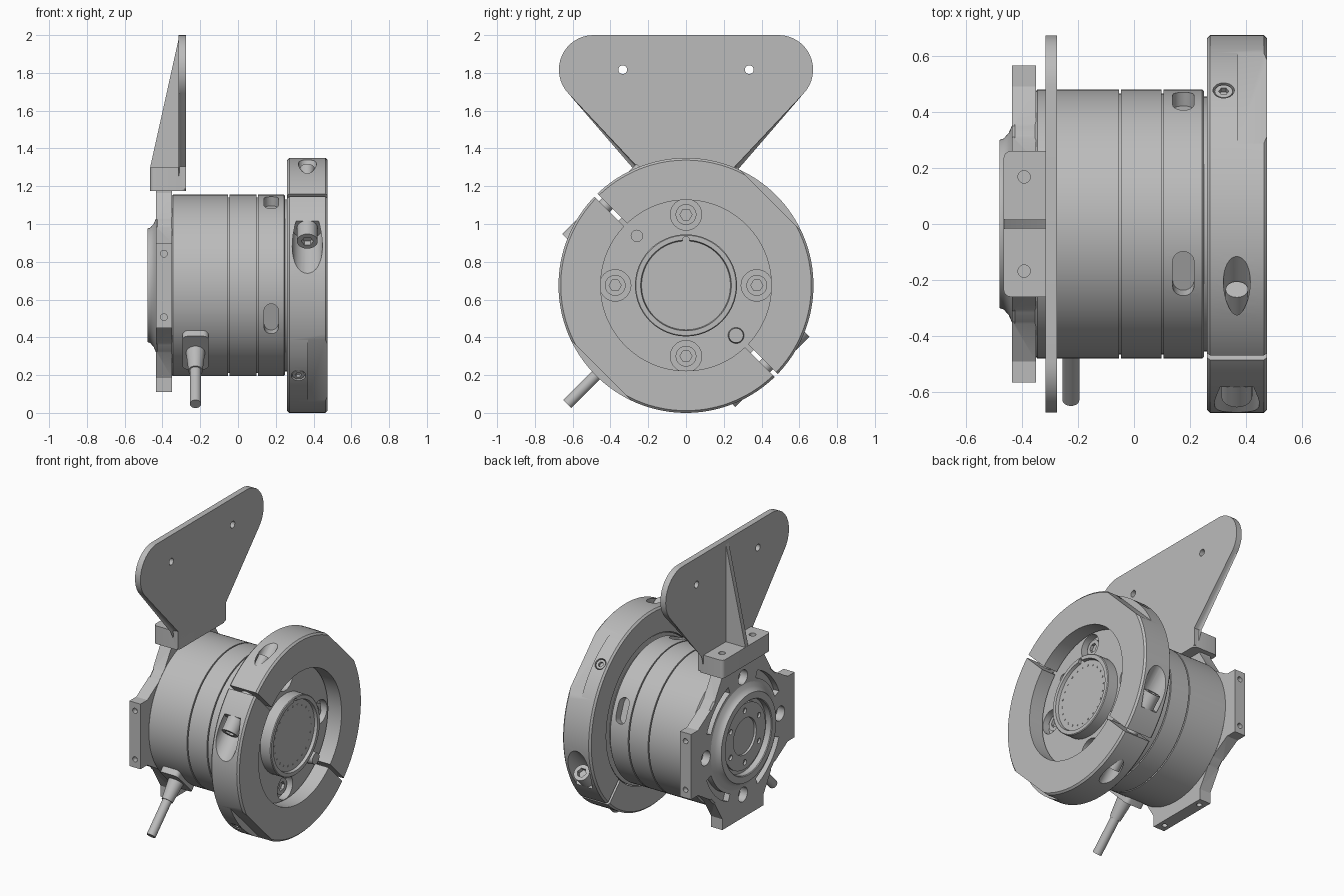
import bpy, bmesh, math
from mathutils import Vector, Matrix

cube = bpy.data.objects.get("Cube")
if cube:
    bpy.data.objects.remove(cube)

grey = bpy.data.materials.new("machined grey")
grey.use_nodes = True
COL = (0.5, 0.5, 0.5, 1)
grey.diffuse_color = COL
grey.node_tree.nodes["Principled BSDF"].inputs["Base Color"].default_value = COL

AXIS = Vector((0, 0, 0.675))
X = Vector((1, 0, 0))
Y = Vector((0, 1, 0))
UP = Vector((0, 0, 1))


def radial(deg):
    a = math.radians(deg)
    return Vector((0, math.cos(a), math.sin(a)))


def finish(name, bm):
    bmesh.ops.recalc_face_normals(bm, faces=bm.faces)
    me = bpy.data.meshes.new(name)
    bm.to_mesh(me)
    bm.free()
    me.materials.append(grey)
    ob = bpy.data.objects.new(name, me)
    bpy.context.collection.objects.link(ob)
    smooth(me)
    return ob


def smooth(me):
    for p in me.polygons:
        p.use_smooth = True
    me.set_sharp_from_angle(angle=math.radians(30))


def lathe(name, pts, closed=False, steps=128):
    """Spin (x, radius) points about the main axis."""
    bm = bmesh.new()
    vs = [bm.verts.new(AXIS + X * x + UP * r) for x, r in pts]
    es = [bm.edges.new(p) for p in zip(vs, vs[1:])]
    if closed:
        es.append(bm.edges.new((vs[-1], vs[0])))
    bmesh.ops.spin(bm, geom=vs + es, cent=AXIS, axis=X, angle=math.tau,
                   steps=steps, use_merge=True)
    bmesh.ops.remove_doubles(bm, verts=bm.verts, dist=1e-5)
    return finish(name, bm)


def prism(name, pts, origin, n, depth, scale=1.0, bevel=0.0):
    """Extrude a flat outline along n; scale tapers the far end."""
    u = Y if abs(n.x) > 0.9 else X
    v = n.cross(u)
    bm = bmesh.new()
    near = [bm.verts.new(AXIS + origin + u * a + v * b) for a, b in pts]
    far = [bm.verts.new(AXIS + origin + n * depth + (u * a + v * b) * scale) for a, b in pts]
    k = len(pts)
    base = bm.faces.new(near)
    bm.faces.new(far)
    for i in range(k):
        bm.faces.new((near[i], near[(i + 1) % k], far[(i + 1) % k], far[i]))
    if bevel:
        bmesh.ops.bevel(bm, geom=list(base.edges), offset=bevel, segments=4,
                        profile=0.5, affect='EDGES', clamp_overlap=True)
    return finish(name, bm)


def circle(r, k=32):
    return [(r * math.cos(math.tau * i / k), r * math.sin(math.tau * i / k)) for i in range(k)]


def arc(cx, cy, r, a0, a1, k=12):
    return [(cx + r * math.cos(math.radians(a0 + (a1 - a0) * i / k)),
             cy + r * math.sin(math.radians(a0 + (a1 - a0) * i / k))) for i in range(k + 1)]


def rect(w, h):
    return [(-w, -h), (w, -h), (w, h), (-w, h)]


def rounded(w, h, r):
    return (arc(w - r, h - r, r, 0, 90, 6) + arc(r - w, h - r, r, 90, 180, 6)
            + arc(r - w, r - h, r, 180, 270, 6) + arc(w - r, r - h, r, 270, 360, 6))


def rod(name, r, origin, n, depth, k=32, scale=1.0):
    return prism(name, circle(r, k), origin, n, depth, scale)


def combine(ob, others, op='DIFFERENCE'):
    """Apply booleans and discard the helper shapes."""
    for c in others:
        c.hide_render = True
        m = ob.modifiers.new("bool", 'BOOLEAN')
        m.operation, m.object, m.solver = op, c, 'EXACT'
    bpy.context.view_layer.update()
    me = bpy.data.meshes.new_from_object(ob.evaluated_get(bpy.context.evaluated_depsgraph_get()))
    ob.modifiers.clear()
    ob.data = me
    for c in others:
        bpy.data.objects.remove(c)
    smooth(me)


QUARTERS = (0, 90, 180, 270)

# main body with two seams and four access slots
body = lathe("body", [(-0.36, 0), (-0.36, 0.46), (-0.345, 0.48), (-0.054, 0.48), (-0.054, 0.465),
                      (-0.046, 0.465), (-0.046, 0.48), (0.098, 0.48), (0.098, 0.465), (0.106, 0.465),
                      (0.106, 0.48), (0.243, 0.48), (0.25, 0.473), (0.25, 0)])
slot = rounded(0.038, 0.085, 0.0375)
combine(body, [prism("slot", slot, X * 0.176 + radial(a + 22) * 0.42, radial(a + 22), 0.1)
               for a in QUARTERS])

# tool side flange with raised connector rim
face = lathe("tool_flange", [(0.24, 0), (0.24, 0.455), (0.265, 0.455), (0.265, 0.495), (0.36, 0.495),
                             (0.36, 0.27), (0.435, 0.27), (0.44, 0.265), (0.44, 0.24), (0.42, 0.235),
                             (0.42, 0)])
cuts = [rod("bore", 0.083, X * 0.31 + radial(a) * 0.375, X, 0.1) for a in QUARTERS]
cuts.append(rod("pin_hole", 0.03, X * 0.31 + Vector((0, -0.26, 0.262)), X, 0.1))
cuts.append(rod("key", 0.018, X * 0.42 + UP * 0.24, X, 0.1, 16))
combine(face, cuts)
for a in QUARTERS:
    bolt = rod("flange_bolt", 0.055, X * 0.305 + radial(a) * 0.375, X, 0.03)
    combine(bolt, [rod("hex", 0.032, X * 0.315 + radial(a) * 0.375, X, 0.1, 6)])
rod("locating_pin", 0.045, Vector((0.33, 0.265, -0.265)), X, 0.08, scale=0.85)
for i in range(24):
    rod("contact_pin", 0.006, X * 0.415 + radial(i * 15) * 0.2, X, 0.008, 8)

# split clamp ring
ring = lathe("clamp_ring", [(0.26, 0.5), (0.26, 0.663), (0.272, 0.675), (0.463, 0.675), (0.475, 0.663),
                            (0.475, 0.452), (0.37, 0.452), (0.37, 0.5)], closed=True)
cuts = []
for a in (45, 225):
    cuts.append(prism("flat", rect(0.08, 0.4), X * 0.45 + radial(a) * 0.635, radial(a), 0.2))
    cuts.append(rod("set_hole", 0.038, X * 0.32 + radial(a) * 0.63, radial(a), 0.1))
for a in (135, 315):
    side = radial(a - 90)
    mid = X * 0.367 + radial(a) * 0.6
    cuts.append(prism("split", rect(0.15, 0.011), X * 0.367 + radial(a) * 0.42, radial(a), 0.4))
    cuts.append(rod("head_pocket", 0.08, mid - side * 0.17, -side, 0.4))
    cuts.append(rod("end_pocket", 0.048, mid + side * 0.17, side, 0.4))
combine(ring, cuts)
for a in (45, 225):
    screw = rod("set_screw", 0.032, X * 0.32 + radial(a) * 0.62, radial(a), 0.05)
    combine(screw, [rod("hex", 0.018, X * 0.32 + radial(a) * 0.65, radial(a), 0.1, 6)])
for a in (135, 315):
    side = radial(a - 90)
    mid = X * 0.367 + radial(a) * 0.6
    rod("clamp_screw", 0.04, mid - side * 0.2, side, 0.47)
    head = rod("clamp_screw_head", 0.055, mid - side * 0.17, -side, 0.1)
    combine(head, [rod("hex", 0.032, mid - side * 0.24, -side, 0.1, 6)])

# mounting flange with four tabs, bolt holes and arc slots
mount = lathe("mount_flange", [(-0.435, 0), (-0.435, 0.46), (-0.425, 0.47), (-0.35, 0.47), (-0.35, 0)])
tab = [(-0.225, 0.565), (-0.225, 0.49), (-0.31, 0.35), (0.31, 0.35), (0.225, 0.49), (0.225, 0.565)]
tabs = []
for a in QUARTERS:
    c, s = math.cos(math.radians(a)), math.sin(math.radians(a))
    tabs.append(prism("tab", [(x * c - y * s, x * s + y * c) for x, y in tab], X * -0.435, X, 0.085))
combine(mount, tabs, 'UNION')
cuts = []
for a in QUARTERS:
    cuts.append(rod("bolt_hole", 0.05, X * -0.38 + radial(a) * 0.405, -X, 0.2))
    cuts.append(prism("arc_slot", arc(0, 0, 0.425, a + 22, a + 68) + arc(0, 0, 0.375, a + 68, a + 22),
                      X * -0.395, -X, -0.1 + 0.2))
    for s in (-0.168, 0.168):
        cuts.append(rod("tab_hole", 0.018, X * -0.392 + radial(a) * 0.53 + radial(a + 90) * s,
                        radial(a), 0.1, 16))
combine(mount, cuts)

# stepped rear hub
hub = lathe("rear_hub", [(-0.40, 0), (-0.40, 0.12), (-0.45, 0.125), (-0.45, 0.225), (-0.43, 0.225),
                         (-0.43, 0.25), (-0.475, 0.25), (-0.48, 0.255), (-0.48, 0.3), (-0.465, 0.305),
                         (-0.447, 0.325), (-0.434, 0.355), (-0.43, 0.355), (-0.38, 0.33), (-0.38, 0)])
combine(hub, [rod("hub_hole", 0.018, X * -0.42 + radial(a) * 0.178, -X, 0.1, 16)
              for a in range(30, 390, 60)])

# upright bracket: foot, plate and stiffening rib
foot = prism("bracket_foot", rounded(0.095, 0.26, 0.025), Vector((-0.37, 0, 0.5)), UP, 0.125)
combine(foot, [rod("foot_hole", 0.022, Vector((-0.392, y, 0.59)), UP, 0.1) for y in (-0.168, 0.168)])
half = [(0.26, 0.51), (0.26, 0.63)] + arc(0.49, 1.142, 0.183, -43, 90, 16)
outline = half + [(-y, z) for y, z in reversed(half)]
plate = prism("bracket_plate", outline, X * -0.316, X, 0.041, bevel=0.022)
combine(plate, [rod("plate_hole", 0.023, Vector((-0.4, y, 1.142)), X, 0.3) for y in (-0.335, 0.335)])
bm = bmesh.new()
rib = [bm.verts.new(AXIS + Vector((x, -0.016, z)))
       for x, z in ((-0.464, 0.6), (-0.464, 0.63), (-0.312, 1.315), (-0.29, 1.315), (-0.29, 0.6))]
ext = bmesh.ops.extrude_face_region(bm, geom=[bm.faces.new(rib)])
bmesh.ops.translate(bm, vec=Y * 0.032, verts=[g for g in ext["geom"] if isinstance(g, bmesh.types.BMVert)])
finish("bracket_rib", bm)

# cable with strain relief
out = radial(225)
prism("cable_base", rounded(0.07, 0.125, 0.03), X * -0.225 + out * 0.42, out, 0.085)
rod("strain_relief", 0.052, X * -0.225 + out * 0.49, out, 0.15, scale=0.72)
rod("cable", 0.03, X * -0.225 + out * 0.5, out, 0.388)
